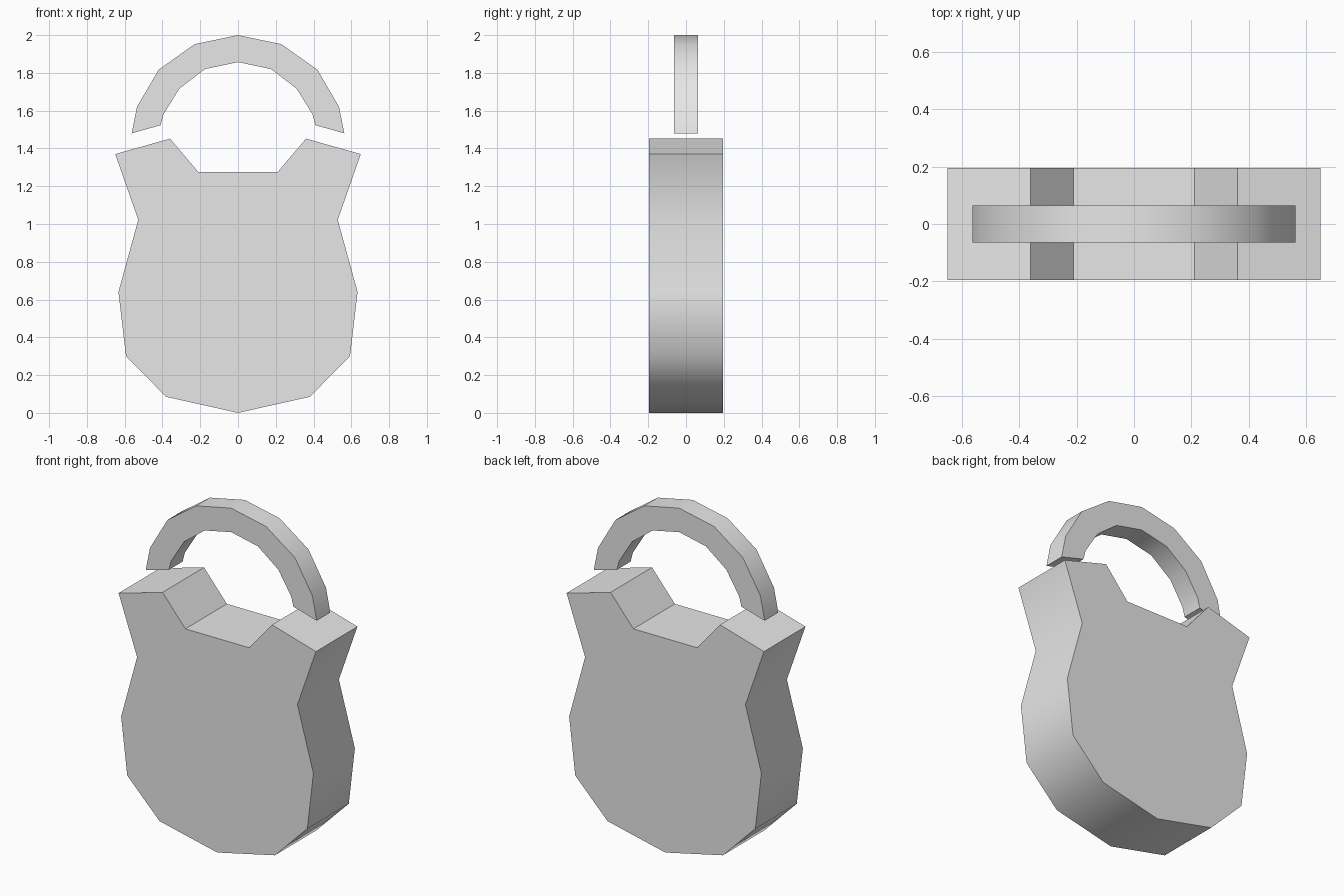
import bpy, bmesh, math
from mathutils import Vector

cube = bpy.data.objects.get("Cube")
if cube:
    bpy.data.objects.remove(cube, do_unlink=True)

grey = bpy.data.materials.new("light_grey")
grey.use_nodes = True
grey.diffuse_color = (0.8, 0.8, 0.8, 1)
grey.node_tree.nodes["Principled BSDF"].inputs["Base Color"].default_value = (0.8, 0.8, 0.8, 1)


def extruded(name, outline, half_depth):
    """Extrude an x-z outline evenly about y = 0, with sharp rims."""
    bm = bmesh.new()
    face = bm.faces.new([bm.verts.new((x, -half_depth, z)) for x, z in outline])
    moved = bmesh.ops.extrude_face_region(bm, geom=[face], use_keep_orig=True)
    verts = [g for g in moved["geom"] if isinstance(g, bmesh.types.BMVert)]
    bmesh.ops.translate(bm, verts=verts, vec=Vector((0, 2 * half_depth, 0)))
    bmesh.ops.recalc_face_normals(bm, faces=bm.faces[:])
    mesh = bpy.data.meshes.new(name)
    bm.to_mesh(mesh)
    bm.free()
    mesh.materials.append(grey)
    obj = bpy.data.objects.new(name, mesh)
    bpy.context.collection.objects.link(obj)
    bpy.ops.object.select_all(action="DESELECT")
    obj.select_set(True)
    bpy.context.view_layer.objects.active = obj
    bpy.ops.object.shade_smooth_by_angle(angle=math.radians(42))
    return obj


def flipped(points):
    return [(-x, z) for x, z in reversed(points)]


# Body: half outline from the bottom tip up to the notch floor
body = [(0.38, 0.085), (0.593, 0.30), (0.633, 0.64), (0.528, 1.022),
        (0.65, 1.37), (0.36, 1.452), (0.21, 1.275)]
extruded("lock_body", [(0, 0)] + body + flipped(body), 0.195)

# Shackle: outer arc and inner arc, each mirrored about the crown
outer = [(0.563, 1.48), (0.535, 1.62), (0.42, 1.817), (0.23, 1.952)]
inner = [(0.41, 1.523), (0.395, 1.58), (0.31, 1.717), (0.175, 1.82)]
outer_arc = outer + [(0, 2.0)] + flipped(outer)
inner_arc = inner + [(0, 1.857)] + flipped(inner)
extruded("shackle", outer_arc + inner_arc[::-1], 0.064)
